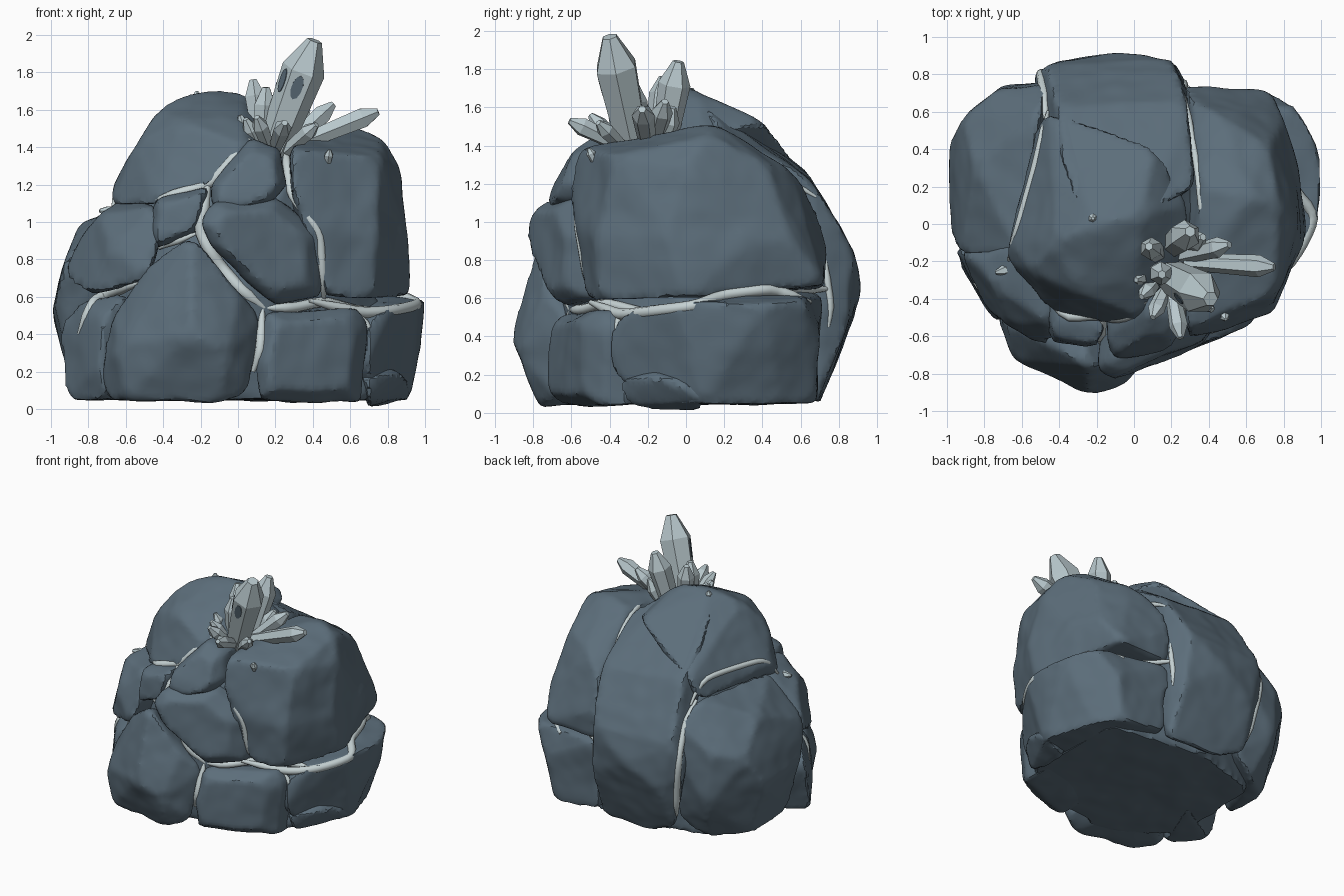
import bpy, bmesh, math
from mathutils import Vector, noise
from mathutils.bvhtree import BVHTree


def material(name, rgb):
    m = bpy.data.materials.new(name)
    m.diffuse_color = (*rgb, 1)
    return m


SLATE = material("slate rock", (0.107, 0.155, 0.196))
CRYSTAL = material("pale crystal", (0.48, 0.575, 0.605))
SEAM = material("light seam", (0.56, 0.64, 0.65))
all_verts, all_faces = [], []


def add_object(name, mesh, mat, angle=None):
    ob = bpy.data.objects.new(name, mesh)
    bpy.context.collection.objects.link(ob)
    mesh.materials.clear()
    mesh.materials.append(mat)
    if angle:
        bpy.ops.object.select_all(action='DESELECT')
        ob.select_set(True)
        bpy.context.view_layer.objects.active = ob
        bpy.ops.object.shade_smooth_by_angle(angle=math.radians(angle))
    return ob


def hull(points):
    bm = bmesh.new()
    for p in points:
        bm.verts.new(p)
    bmesh.ops.convex_hull(bm, input=bm.verts[:])
    bmesh.ops.delete(bm, geom=[v for v in bm.verts if not v.link_faces], context='VERTS')
    return bm


def boulder(name, points, grow=1.025):
    """Convex stone with chipped corners, worn edges and a slightly uneven skin."""
    pts = [Vector(p) for p in points]
    mid = sum(pts, Vector()) / len(pts)
    bm = hull([mid + (p - mid) * grow for p in pts])
    chips = []
    for v in bm.verts:
        for e in v.link_edges:
            chips.append(v.co.lerp(e.other_vert(v).co, min(0.06 / e.calc_length(), 0.3)))
    bm.free()
    bm = hull(chips)
    me = bpy.data.meshes.new(name)
    bm.to_mesh(me)
    bm.free()
    ob = add_object(name, me, SLATE)
    rm = ob.modifiers.new("remesh", 'REMESH')
    rm.mode, rm.voxel_size = 'VOXEL', 0.025
    sm = ob.modifiers.new("wear", 'SMOOTH')
    sm.factor, sm.iterations = 0.5, 1
    done = bpy.data.meshes.new_from_object(ob.evaluated_get(bpy.context.evaluated_depsgraph_get()))
    bpy.data.objects.remove(ob)
    for v in done.vertices:
        d = v.co - mid
        n = noise.noise(v.co * 3.5) * 0.016 + noise.noise(v.co * 9) * 0.006
        v.co += d.normalized() * n
        v.co.z = max(v.co.z, 0)
    start = len(all_verts)
    all_verts.extend(v.co.copy() for v in done.vertices)
    all_faces.extend([start + i for i in p.vertices] for p in done.polygons)
    return add_object(name, done, SLATE, 28)


def front_stone(name, outline, y0, dx=0.0, dz=0.0, back=-0.15):
    """Stone from its front outline (x, z); its face lies on y = y0 + dx*x + dz*z."""
    cx = sum(p[0] for p in outline) / len(outline)
    cz = sum(p[1] for p in outline) / len(outline)
    pts = []
    for x, z in outline:
        pts.append((x, y0 + dx * x + dz * z + 0.09, z))
        fx, fz = cx + (x - cx) * 0.75, cz + (z - cz) * 0.75
        pts.append((fx, y0 + dx * fx + dz * fz, fz))
        pts.append((cx + (x - cx) * 0.9, back, cz + (z - cz) * 0.9))
    boulder(name, pts, 1.04)


# Hidden core that closes the joints and the flat underside
boulder("inner_core", [(-0.72, -0.35, 0.05), (0.7, -0.3, 0.05), (-0.68, 0.48, 0.05), (0.68, 0.55, 0.05),
        (-0.3, -0.62, 0.05), (0.3, -0.56, 0.05), (-0.1, 0.66, 0.05), (-0.78, 0, 0.5), (0.8, 0, 0.5),
        (0, -0.66, 0.5), (0.1, -0.62, 0.9), (0, 0.7, 0.6), (-0.4, -0.4, 1.12), (0.3, -0.42, 1.3),
        (0.2, -0.2, 1.42), (0.2, 0.1, 1.45), (0.2, 0.55, 1.1), (-0.45, 0.5, 1.1), (-0.56, -0.1, 1.13)], 1)

# Large upper and back stones
boulder("crown_boulder", [(-0.42, -0.1, 1.61), (-0.2, 0, 1.7), (0.04, 0.05, 1.69), (0.0, -0.28, 1.56),
        (-0.3, -0.36, 1.53), (-0.54, -0.25, 1.42), (-0.44, -0.46, 1.1), (-0.15, -0.53, 1.2),
        (0.04, -0.5, 1.4), (-0.66, -0.2, 1.1), (-0.44, 0.58, 1.28), (-0.5, 0.55, 1.12), (-0.66, -0.1, 1.2),
        (0.1, 0.4, 1.52), (0.3, 0.1, 1.45), (0.25, -0.2, 1.4)], 1.02)
boulder("back_boulder", [(-0.3, 0.1, 1.6), (0.1, 0.08, 1.62), (-0.38, 0.35, 1.46), (0.32, 0.2, 1.47),
        (-0.4, 0.62, 1.27), (0.27, 0.66, 1.2), (-0.46, 0.85, 0.85), (0.2, 0.88, 0.85), (-0.1, 0.91, 0.65),
        (-0.54, 0.78, 0.65), (-0.38, 0.87, 0.48), (0.22, 0.84, 0.45), (-0.4, 0.72, 0.15), (-0.2, 0.7, 0.06),
        (0.24, 0.68, 0.06), (0.28, 0.72, 0.6), (0, 0, 0.6)], 1.015)
boulder("right_upper_boulder", [(0.28, -0.56, 1.38), (0.3, -0.6, 1.15), (0.47, -0.56, 0.98), (0.48, -0.52, 0.61),
        (0.74, -0.47, 0.9), (0.72, -0.44, 0.6), (0.75, -0.36, 1.34), (0.91, 0, 0.61), (0.91, -0.1, 0.95),
        (0.86, 0, 1.28), (0.77, 0.1, 1.45), (0.6, 0.15, 1.51), (0.42, -0.1, 1.46), (0.36, 0.2, 1.46),
        (0.5, 0.55, 1.27), (0.31, 0.65, 1.1), (0.72, 0.42, 1.3), (0.8, 0.55, 0.9), (0.72, 0.71, 0.68),
        (0.28, 0.72, 0.9), (0.28, 0.71, 0.66), (0.87, 0.35, 0.9)], 1.015)
boulder("left_boulder", [(-0.62, -0.15, 1.1), (-0.5, 0.6, 1.12), (-0.72, 0.72, 0.8), (-0.92, 0.57, 0.75),
        (-1, 0.4, 0.5), (-0.98, -0.05, 0.55), (-0.92, -0.15, 0.8), (-0.85, 0.3, 0.98), (-0.7, 0.73, 0.4),
        (-0.47, 0.74, 0.95), (-0.48, 0.76, 0.7), (-0.88, 0, 0.15), (-0.85, 0.4, 0.1), (-0.6, 0.6, 0.07),
        (-0.4, 0.65, 0.2)], 1.015)

# Lower ring of stones
boulder("right_lower_boulder", [(0.7, -0.37, 0.47), (0.69, -0.4, 0.25), (0.82, -0.26, 0.55), (0.96, -0.04, 0.57),
        (1, 0.2, 0.58), (1, 0.4, 0.56), (0.88, 0.6, 0.59), (0.73, 0.7, 0.4), (0.92, 0.1, 0.05), (0.8, 0.5, 0.05),
        (0.68, 0.67, 0.05), (0.28, 0.68, 0.1), (0.28, 0.7, 0.62), (0.6, 0.45, 0.64), (0.5, -0.1, 0.1),
        (0.75, -0.22, 0.06)], 1.015)
boulder("right_foot_stone", [(0.68, -0.36, 0.16), (0.86, -0.2, 0.2), (0.93, 0.12, 0.06), (0.7, 0.05, 0),
        (0.7, -0.3, 0.04), (0.9, 0, 0.16), (0.6, 0, 0.3)])
boulder("front_left_boulder", [(-0.73, -0.5, 0.2), (-0.7, -0.52, 0.05), (-0.6, -0.7, 0.06), (-0.1, -0.77, 0.04),
        (0.06, -0.68, 0.1), (0.12, -0.62, 0.48), (0.0, -0.74, 0.62), (-0.25, -0.76, 0.92), (-0.45, -0.64, 0.78),
        (-0.67, -0.54, 0.5), (-0.25, -0.91, 0.4), (-0.64, -0.73, 0.34), (-0.06, -0.87, 0.3),
        (-0.3, -0.2, 0.1), (-0.3, -0.35, 0.75)], 1.015)
boulder("left_foot_boulder", [(-0.92, -0.25, 0.05), (-0.93, -0.2, 0.2), (-0.96, -0.12, 0.45), (-0.83, -0.25, 0.58),
        (-0.72, -0.5, 0.48), (-0.74, -0.52, 0.25), (-0.7, -0.5, 0.05), (-0.5, 0, 0.05), (-0.5, 0, 0.5),
        (-0.6, -0.42, 0.6)])
front_stone("front_right_boulder", [(0.12, 0.05), (0.65, 0.04), (0.68, 0.45), (0.62, 0.53), (0.16, 0.51),
            (0.1, 0.25)], -0.79, 0.42)

# Middle stones on the front
boulder("left_middle_boulder", [(-0.93, -0.15, 0.72), (-0.79, -0.45, 0.62), (-0.5, -0.63, 0.7), (-0.42, -0.61, 0.88),
        (-0.45, -0.53, 1.08), (-0.74, -0.35, 1.04), (-0.67, -0.54, 0.88), (-0.84, -0.2, 0.92), (-0.6, -0.1, 1.12),
        (-0.5, 0, 0.7), (-0.45, 0, 1.1)])
front_stone("centre_boulder", [(-0.19, 1.0), (-0.12, 1.1), (0.2, 1.12), (0.27, 1.07), (0.43, 0.92), (0.44, 0.61),
            (0.2, 0.57), (0.06, 0.68), (-0.14, 0.88)], -0.85, 0.42, 0.08)
front_stone("upper_centre_stone", [(-0.14, 1.2), (0.07, 1.44), (0.22, 1.39), (0.25, 1.2), (0.18, 1.11),
            (0, 1.04), (-0.14, 1.08)], -1.15, 0.1, 0.4)
front_stone("small_middle_stone", [(-0.45, 0.86), (-0.24, 0.93), (-0.17, 1.05), (-0.16, 1.19), (-0.44, 1.11),
            (-0.47, 0.95)], -0.85, -0.2, 0.15)

# Light mineral seams laid into the joints by casting rays onto the stones
tree = BVHTree.FromPolygons(all_verts, all_faces)
VIEWS = {"front": (lambda u, v: Vector((u, -3, v)), Vector((0, 1, 0))),
         "back": (lambda u, v: Vector((u, 3, v)), Vector((0, -1, 0))),
         "right": (lambda u, v: Vector((3, u, v)), Vector((-1, 0, 0))),
         "top": (lambda u, v: Vector((u, v, 4)), Vector((0, 0, -1)))}


def seam(name, view, path, radius=0.027):
    origin, direction = VIEWS[view]
    pts = []
    for (u0, v0), (u1, v1) in zip(path, path[1:]):
        steps = max(2, int(math.hypot(u1 - u0, v1 - v0) / 0.05))
        for i in range(steps + 1):
            u, v = u0 + (u1 - u0) * i / steps, v0 + (v1 - v0) * i / steps
            hits = []
            for du, dv in ((0, 0), (0.05, 0), (-0.05, 0), (0, 0.05), (0, -0.05)):
                d = tree.ray_cast(origin(u + du, v + dv), direction)[3]
                if d:
                    hits.append(d)
            if len(hits) > 2:
                d = sorted(hits)[len(hits) // 2]
                pts.append(origin(u, v) + direction * (d + 0.014))
    for _ in range(3):
        pts = [pts[0]] + [(a + b * 2 + c) / 4 for a, b, c in zip(pts, pts[1:], pts[2:])] + [pts[-1]]
    cu = bpy.data.curves.new(name, 'CURVE')
    cu.dimensions, cu.bevel_depth, cu.bevel_resolution, cu.use_fill_caps = '3D', radius, 2, True
    sp = cu.splines.new('POLY')
    sp.points.add(len(pts) - 1)
    for i, (q, p) in enumerate(zip(sp.points, pts)):
        q.co = (*p, 1)
        q.radius = min(1, 0.4 + 0.3 * min(i, len(pts) - 1 - i))
    ob = bpy.data.objects.new(name, cu)
    bpy.context.collection.objects.link(ob)
    me = bpy.data.meshes.new_from_object(ob.evaluated_get(bpy.context.evaluated_depsgraph_get()))
    bpy.data.objects.remove(ob)
    add_object(name, me, SEAM, 60)


seam("seam_crown", "front", [(0.06, 1.44), (-0.15, 1.2), (-0.44, 1.12)])
seam("seam_centre", "front", [(-0.16, 1.2), (-0.21, 0.96), (-0.12, 0.79), (0, 0.65), (0.14, 0.54)], 0.036)
seam("seam_middle", "front", [(-0.42, 0.86), (-0.22, 0.94)], 0.02)
seam("seam_low_right", "front", [(0.14, 0.54), (0.3, 0.54), (0.46, 0.58), (0.65, 0.52), (0.78, 0.53)])
seam("seam_foot", "front", [(0.13, 0.54), (0.12, 0.3), (0.08, 0.2)])
seam("seam_upper_right", "front", [(0.25, 1.42), (0.28, 1.15), (0.44, 0.94), (0.46, 0.58)], 0.024)
seam("seam_low_left", "front", [(-0.85, 0.4), (-0.77, 0.59), (-0.53, 0.67)])
seam("seam_right", "right", [(-0.5, 0.58), (-0.35, 0.51), (0.05, 0.56), (0.2, 0.62), (0.45, 0.65), (0.65, 0.58)], 0.03)
seam("seam_right_foot", "right", [(-0.36, 0.52), (-0.35, 0.35)])
seam("seam_top_right", "top", [(0.27, 0.68), (0.34, 0.3), (0.37, 0)], 0.019)
seam("seam_top_left", "top", [(-0.46, 0.6), (-0.53, 0.3), (-0.67, -0.2)], 0.021)
seam("seam_back_left", "back", [(-0.47, 1.1), (-0.5, 0.7), (-0.43, 0.25)])
seam("seam_back_right", "back", [(0.27, 0.8), (0.27, 0.65), (0.26, 0.45)], 0.02)
seam("seam_back_low", "back", [(0.27, 0.65), (0.7, 0.63)])


# Six-sided crystals: narrow foot, wide shoulder, blunt point
def crystal(name, base, tip, r, turn=0.0):
    base, tip = Vector(base), Vector(tip)
    axis = tip - base
    n = axis.normalized()
    u = Vector((0, -1, 0))
    if abs(n.dot(u)) > 0.9:
        u = Vector((0, 0, 1))
    u = (u - n * u.dot(n)).normalized()
    w = n.cross(u)
    bm, rings = bmesh.new(), []
    for t, k in ((0, 0.75), (1 - min(1.45 * r / axis.length, 0.4), 1), (1, 0.35)):
        rings.append([bm.verts.new(base + axis * t + (u * math.cos(i * math.pi / 3 + turn)
                      + w * math.sin(i * math.pi / 3 + turn)) * r * k) for i in range(6)])
    for a, b in zip(rings, rings[1:]):
        for i in range(6):
            bm.faces.new((a[i], a[(i + 1) % 6], b[(i + 1) % 6], b[i]))
    bm.faces.new(rings[0][::-1])
    bm.faces.new(rings[-1])
    sides = [[v.co.copy() for v in (rings[0][i], rings[0][(i + 1) % 6], rings[1][(i + 1) % 6], rings[1][i])]
             for i in (0, 5)]
    me = bpy.data.meshes.new(name)
    bm.to_mesh(me)
    bm.free()
    add_object(name, me, CRYSTAL)
    return sides


faces = crystal("main_crystal", (0.18, -0.27, 1.36), (0.41, -0.4, 1.97), 0.118, -math.pi / 6)
cluster = [((0.2, -0.12, 1.38), (0.3, -0.04, 1.84), 0.085), ((0.13, -0.17, 1.38), (0.08, -0.12, 1.76), 0.062),
           ((0.13, -0.25, 1.38), (0.15, -0.27, 1.72), 0.064), ((0.28, -0.2, 1.4), (0.75, -0.23, 1.59), 0.06),
           ((0.26, -0.17, 1.4), (0.51, -0.11, 1.63), 0.056), ((0.2, -0.34, 1.4), (0.25, -0.61, 1.53), 0.05),
           ((0.17, -0.34, 1.38), (0.1, -0.5, 1.56), 0.046), ((0.12, -0.3, 1.38), (0.04, -0.39, 1.55), 0.046),
           ((0.26, -0.32, 1.38), (0.42, -0.46, 1.52), 0.046), ((0.08, -0.27, 1.38), (0.01, -0.3, 1.57), 0.038),
           ((0.28, -0.12, 1.4), (0.37, -0.07, 1.6), 0.056), ((0.12, -0.12, 1.4), (0.06, -0.09, 1.56), 0.04)]
for i, c in enumerate(cluster):
    crystal("cluster_crystal_%d" % (i + 1), *c)
crystal("left_shard", (-0.58, -0.22, 1.05), (-0.74, -0.26, 1.06), 0.03)
crystal("top_nub", (-0.22, 0.03, 1.64), (-0.22, 0.03, 1.7), 0.025)
crystal("right_nub", (0.48, -0.48, 1.32), (0.49, -0.51, 1.385), 0.025)

# Dark inclusions on two neighbouring faces of the main crystal
for k, (a, b, c, d) in enumerate(faces):
    low, high = (a + b) / 2, (c + d) / 2
    up, side = (high - low).normalized(), (c - d).normalized()
    normal = side.cross(up).normalized()
    axis_mid = Vector((0.18, -0.27, 1.36)).lerp(Vector((0.41, -0.4, 1.97)), 0.55)
    centre = low.lerp(high, 0.83)
    if normal.dot(centre - axis_mid) < 0:
        normal = -normal
    ring = [up * math.cos(t * math.pi / 5) * 0.068 + side * math.sin(t * math.pi / 5) * 0.03 for t in range(10)]
    bm = hull([centre + p + normal * h for p in ring for h in (-0.002, 0.004)])
    me = bpy.data.meshes.new("inclusion")
    bm.to_mesh(me)
    bm.free()
    add_object("crystal_inclusion_%d" % (k + 1), me, SLATE)
